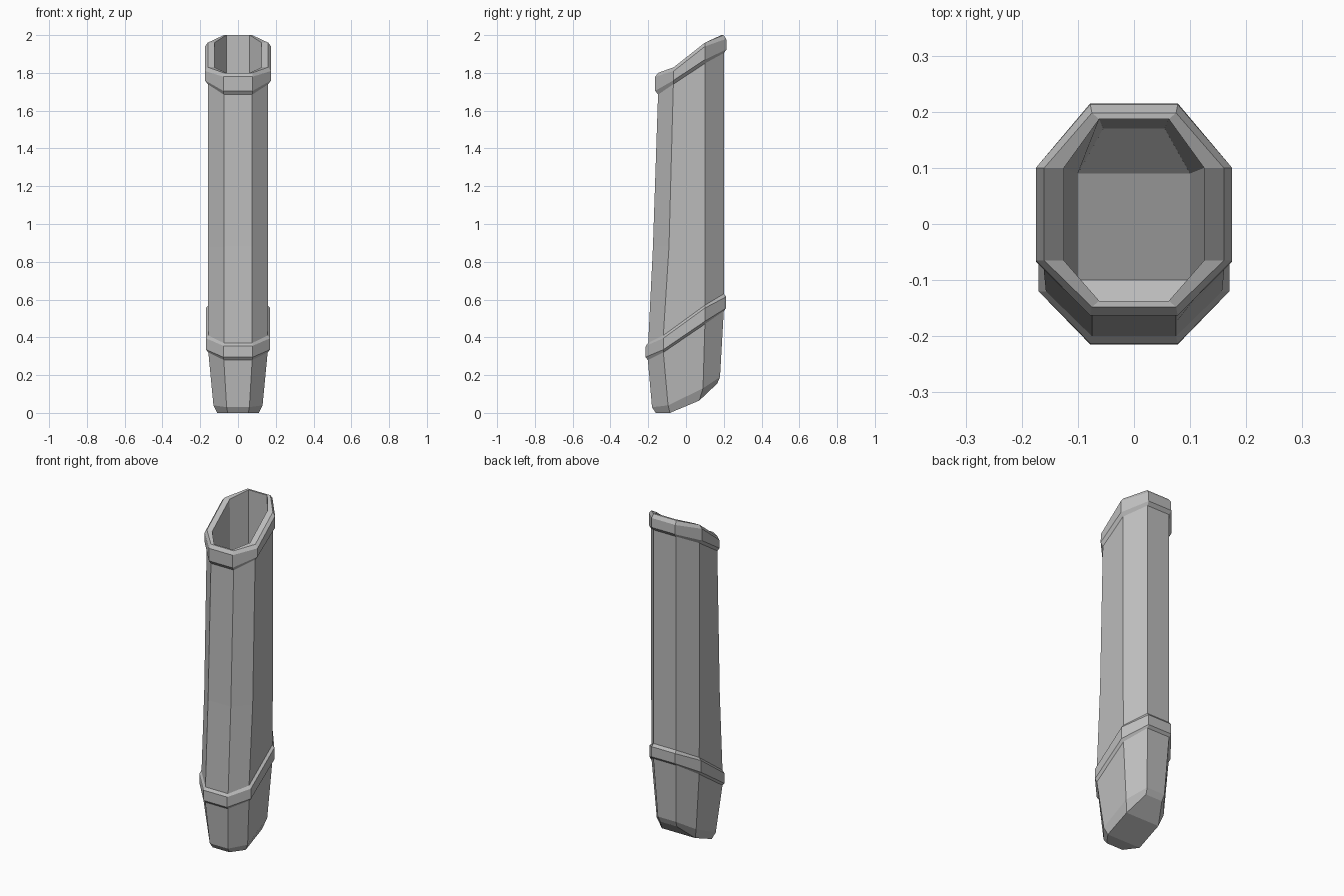
import bpy
import bmesh
from mathutils import Vector

cube = bpy.data.objects.get("Cube")
if cube:
    bpy.data.objects.remove(cube, do_unlink=True)

grey = bpy.data.materials.new("plain grey")
grey.use_nodes = True
colour = (0.5, 0.5, 0.5, 1)
grey.diffuse_color = colour
grey.node_tree.nodes["Principled BSDF"].inputs["Base Color"].default_value = colour


def ring(narrow, wide, ys, zs):
    """Eight-sided section: front, front side, back side, back, then mirrored."""
    half = [Vector(p) for p in zip((narrow, wide, wide, narrow), ys, zs)]
    return half + [Vector((-p.x, p.y, p.z)) for p in reversed(half)]


def grow(section, amount, lift):
    """Widen a section outward and shift it vertically."""
    result = []
    for i, p in enumerate(section):
        side = 1 if p.x > 0 else -1
        end = i in (0, 3, 4, 7)
        dx = side * amount * (0.2 if end else 1)
        dy = (amount if p.y > 0 else -amount) if end else 0
        result.append(p + Vector((dx, dy, lift)))
    return result


def loft(name, sections, capped=False):
    bm = bmesh.new()
    loops = [[bm.verts.new(p) for p in s] for s in sections]
    for low, high in zip(loops, loops[1:]):
        for i in range(8):
            j = (i + 1) % 8
            bm.faces.new((low[i], low[j], high[j], high[i]))
    if capped:
        # Folded end faces run across the width in three strips
        for loop in (loops[0], loops[-1]):
            for i in range(3):
                bm.faces.new((loop[i], loop[i + 1], loop[6 - i], loop[7 - i]))
        bmesh.ops.recalc_face_normals(bm, faces=bm.faces[:])
    mesh = bpy.data.meshes.new(name)
    bm.to_mesh(mesh)
    bm.free()
    mesh.materials.append(grey)
    obj = bpy.data.objects.new(name, mesh)
    bpy.context.collection.objects.link(obj)
    return obj


def band(name, low, high, thickness, bevel):
    return loft(name, [low, grow(low, thickness, bevel),
                       grow(high, thickness, -bevel), high])


# Outer sections from the tip to the rim
tip = ring(0.055, 0.11, (-0.16, -0.085, 0.07, 0.165), (0, 0, 0.065, 0.155))
toe = ring(0.06, 0.13, (-0.18, -0.095, 0.09, 0.18), (0.03, 0.04, 0.13, 0.19))
band_low = ring(0.075, 0.157, (-0.202, -0.12, 0.1, 0.2), (0.28, 0.32, 0.47, 0.54))
band_high = ring(0.075, 0.157, (-0.2, -0.12, 0.1, 0.2), (0.37, 0.41, 0.57, 0.63))
middle = ring(0.075, 0.16, (-0.175, -0.09, 0.1, 0.2), [0.88] * 4)
throat = ring(0.075, 0.16, (-0.148, -0.067, 0.1, 0.2), (1.685, 1.74, 1.85, 1.905))
rim = ring(0.075, 0.16, (-0.148, -0.065, 0.1, 0.198), (1.8, 1.83, 1.96, 2))

# Hollow inside: mouth and floor
mouth = ring(0.062, 0.125, (-0.137, -0.065, 0.1, 0.187), (1.8, 1.83, 1.96, 2))
floor = ring(0.055, 0.1, (-0.15, -0.1, 0.09, 0.17), (0.08, 0.06, 0.14, 0.22))

loft("sheath_body",
     [tip, toe, band_low, band_high, middle, throat, rim, mouth, floor], capped=True)

# Raised bands around the toe and the mouth
band("lower_band", band_low, band_high, 0.013, 0.015)
band("throat_band", throat, rim, 0.015, 0.02)
